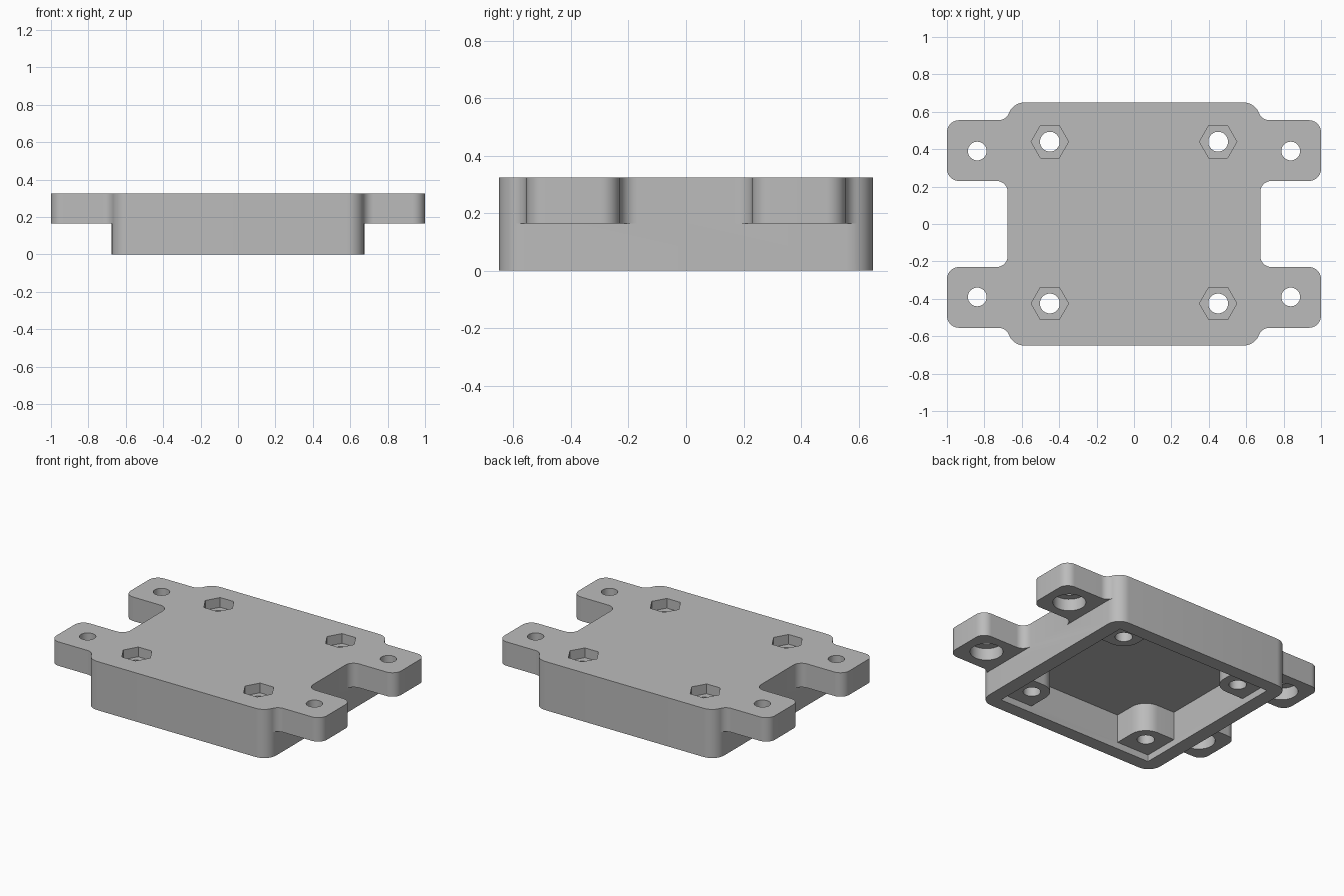
import bpy, bmesh
from math import sin, cos, radians, pi, atan2, degrees

cube = bpy.data.objects.get("Cube")
if cube:
    bpy.data.objects.remove(cube, do_unlink=True)

grey = bpy.data.materials.new("plain grey")
grey.use_nodes = True
color = (0.5, 0.5, 0.5, 1)
grey.diffuse_color = color
grey.node_tree.nodes["Principled BSDF"].inputs["Base Color"].default_value = color

TOP, EAR_Z, CEILING = 0.325, 0.165, 0.235
BODY_X, BODY_Y, BODY_R = 0.675, 0.65, 0.09
EAR_IN, EAR_OUT, FILLET = 0.23, 0.555, 0.06


def arc(cx, cy, r, a0, a1, n=10):
    """Points along an arc, angles in degrees."""
    angles = [radians(a0 + (a1 - a0) * i / n) for i in range(n + 1)]
    return [(cx + r * cos(a), cy + r * sin(a)) for a in angles]


def circle(cx, cy, r, n=40):
    return [(cx + r * cos(2 * pi * i / n), cy + r * sin(2 * pi * i / n)) for i in range(n)]


def rounded_rect(hx, hy, r):
    pts = []
    for k, (sx, sy) in enumerate([(1, 1), (-1, 1), (-1, -1), (1, -1)]):
        pts += arc(sx * (hx - r), sy * (hy - r), r, 90 * k, 90 * k + 90)
    return pts


def prism(name, pts, z0, z1, sx=1, sy=1):
    """Extrude a flat outline from z0 to z1, optionally mirrored."""
    bm = bmesh.new()
    face = bm.faces.new([bm.verts.new((x * sx, y * sy, z0)) for x, y in pts])
    new = bmesh.ops.extrude_face_region(bm, geom=[face])["geom"]
    bmesh.ops.translate(bm, vec=(0, 0, z1 - z0),
                        verts=[v for v in new if isinstance(v, bmesh.types.BMVert)])
    bmesh.ops.recalc_face_normals(bm, faces=bm.faces)
    mesh = bpy.data.meshes.new(name)
    bm.to_mesh(mesh)
    bm.free()
    mesh.materials.append(grey)
    obj = bpy.data.objects.new(name, mesh)
    bpy.context.collection.objects.link(obj)
    return obj


def combine(target, tool, operation):
    """Apply an exact boolean and discard the tool."""
    tool.hide_render = True
    mod = target.modifiers.new(operation.lower(), "BOOLEAN")
    mod.operation, mod.solver, mod.object = operation, "EXACT", tool
    bpy.context.view_layer.objects.active = target
    bpy.ops.object.modifier_apply(modifier=mod.name)
    bpy.data.objects.remove(tool, do_unlink=True)


# Main case block
case = prism("mounting_case", rounded_rect(BODY_X, BODY_Y, BODY_R), 0, TOP)

# Mounting ears, with fillets blending into the case sides
bx, by = BODY_X - BODY_R, BODY_Y - BODY_R
fy = EAR_OUT + FILLET
fx = bx + ((BODY_R + FILLET) ** 2 - (fy - by) ** 2) ** 0.5
tangent = degrees(atan2(by - fy, bx - fx)) % 360
ear = [(0.5, EAR_IN - FILLET)]
ear += arc(BODY_X + FILLET, EAR_IN - FILLET, FILLET, 180, 90)
ear += arc(1 - 0.065, EAR_IN + 0.065, 0.065, -90, 0)
ear += arc(1 - 0.065, EAR_OUT - 0.065, 0.065, 0, 90)
ear += arc(fx, fy, FILLET, 270, tangent)
ear += [(0.5, 0.5)]
sides = [(1, 1), (-1, 1), (-1, -1), (1, -1)]
for sx, sy in sides:
    combine(case, prism("ear", ear, EAR_Z, TOP, sx, sy), "UNION")

# Hollow underside
combine(case, prism("cavity", rounded_rect(0.58, 0.56, 0.005), -0.1, CEILING), "DIFFERENCE")

for sx, sy in sides:
    # Corner boss with a rounded inner corner, then its bore and hex nut pocket
    hx, hy = 0.45, 0.44 if sy > 0 else 0.425
    boss = [(0.62, 0.6)] + [(hx - 0.11, 0.6)] + arc(hx, hy, 0.11, 180, 270) + [(0.62, hy - 0.11)]
    combine(case, prism("boss", boss, 0.045, 0.28, sx, sy), "UNION")
    combine(case, prism("bore", circle(hx, hy, 0.053), -0.1, 0.5, sx, sy), "DIFFERENCE")
    combine(case, prism("nut_pocket", circle(hx, hy, 0.1, 6), TOP - 0.065, 0.5, sx, sy), "DIFFERENCE")
    # Ear screw hole with a counterbore from below
    ex, ey = 0.838, 0.39
    combine(case, prism("screw_hole", circle(ex, ey, 0.05), 0, 0.5, sx, sy), "DIFFERENCE")
    combine(case, prism("counterbore", circle(ex, ey, 0.1), 0.1, EAR_Z + 0.08, sx, sy), "DIFFERENCE")

# Merge leftover flat splits and shade
bm = bmesh.new()
bm.from_mesh(case.data)
bmesh.ops.remove_doubles(bm, verts=bm.verts, dist=0.0002)
bmesh.ops.dissolve_limit(bm, angle_limit=radians(0.5), verts=bm.verts, edges=bm.edges)
bm.to_mesh(case.data)
bm.free()
bpy.ops.object.select_all(action="DESELECT")
case.select_set(True)
bpy.context.view_layer.objects.active = case
bpy.ops.object.shade_smooth_by_angle(angle=radians(30))
